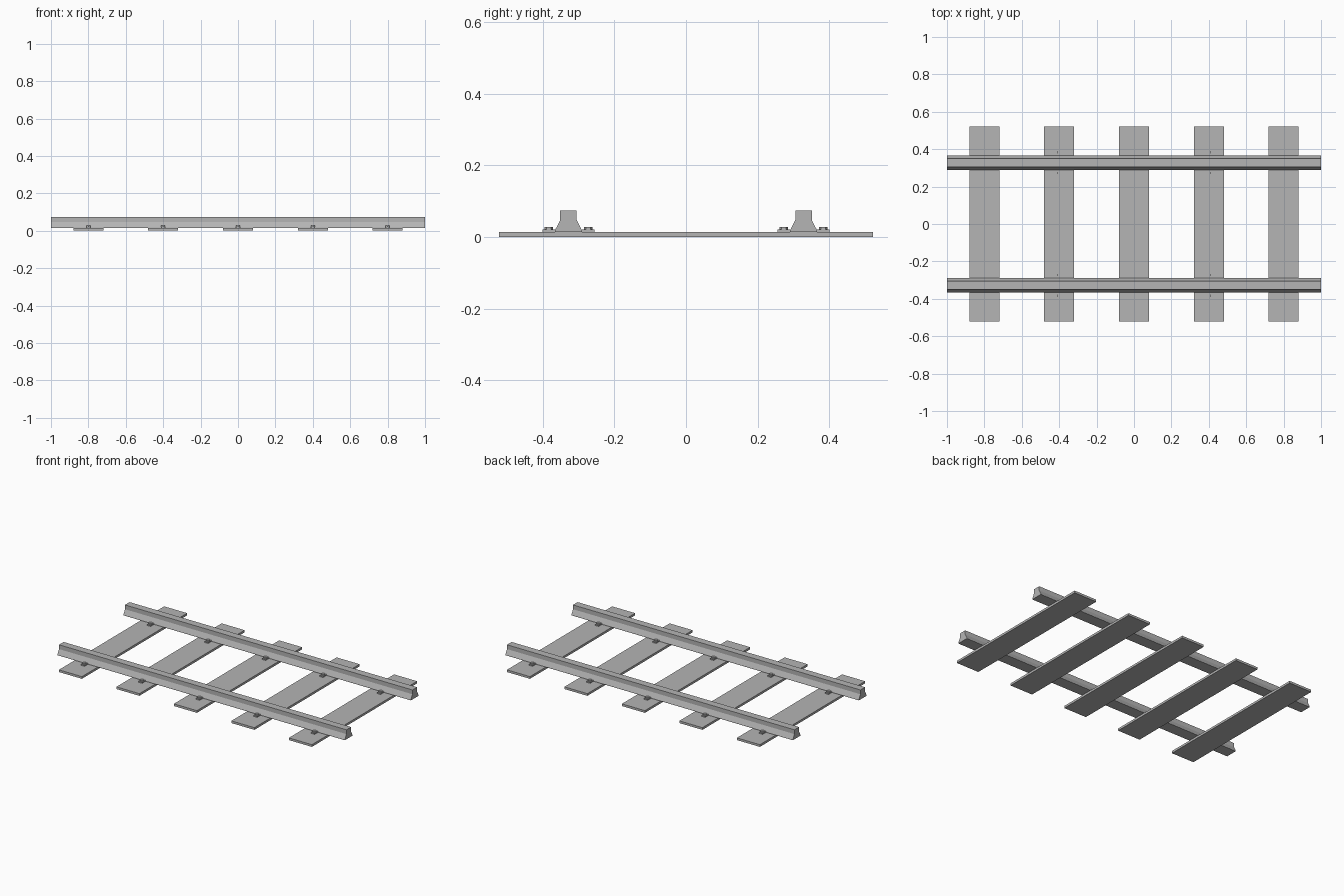
import bpy, bmesh, math

cube = bpy.data.objects.get("Cube")
if cube:
    bpy.data.objects.remove(cube, do_unlink=True)

grey = bpy.data.materials.new("grey")
grey.use_nodes = True
colour = (0.46, 0.46, 0.46, 1)
grey.diffuse_color = colour
grey.node_tree.nodes["Principled BSDF"].inputs["Base Color"].default_value = colour

SLEEPER_TOP = 0.014
RAIL_Y = 0.328


def finish(name, bm):
    bmesh.ops.recalc_face_normals(bm, faces=bm.faces)
    mesh = bpy.data.meshes.new(name)
    bm.to_mesh(mesh)
    bm.free()
    mesh.materials.append(grey)
    obj = bpy.data.objects.new(name, mesh)
    bpy.context.collection.objects.link(obj)
    return obj


def extrude_profile(name, profile, length, y):
    """Extrude a symmetric (half width, z) profile along x."""
    outline = profile + [(-w, z) for w, z in reversed(profile)]
    bm = bmesh.new()
    face = bm.faces.new([bm.verts.new((-length / 2, y + w, z)) for w, z in outline])
    new = bmesh.ops.extrude_face_region(bm, geom=[face])["geom"]
    verts = [v for v in new if isinstance(v, bmesh.types.BMVert)]
    bmesh.ops.translate(bm, verts=verts, vec=(length, 0, 0))
    # the start cap is kept by the extrusion only when still present
    if not face.is_valid:
        bmesh.ops.holes_fill(bm, edges=bm.edges)
    return finish(name, bm)


def box(name, centre, size):
    bm = bmesh.new()
    bmesh.ops.create_cube(bm, size=1)
    bmesh.ops.scale(bm, verts=bm.verts, vec=size)
    bmesh.ops.translate(bm, verts=bm.verts, vec=centre)
    return finish(name, bm)


def bolt_head(name, centre, radius, height):
    bm = bmesh.new()
    bmesh.ops.create_cone(bm, cap_ends=True, segments=6, radius1=radius,
                          radius2=radius, depth=height)
    bmesh.ops.translate(bm, verts=bm.verts, vec=centre)
    return finish(name, bm)


# Two rails with a flared foot
rail_profile = [(0.038, SLEEPER_TOP), (0.038, 0.018), (0.023, 0.047), (0.023, 0.074)]
for side, label in ((-1, "front"), (1, "back")):
    extrude_profile(label + "_rail", rail_profile, 2, side * RAIL_Y)

# Sleepers, with a clip and bolt on both sides of each rail
for i in range(5):
    x = (i - 2) * 0.4
    box(f"sleeper_{i + 1}", (x, 0, SLEEPER_TOP / 2), (0.16, 1.045, SLEEPER_TOP))
    for side, label in ((-1, "front"), (1, "back")):
        for edge, place in ((-1, "near"), (1, "far")):
            y = side * RAIL_Y + edge * 0.055
            tag = f"{label}_{place}_{i + 1}"
            box("clip_" + tag, (x, y, 0.0175), (0.026, 0.034, 0.007))
            bolt_head("bolt_" + tag, (x, y, 0.024), 0.012, 0.006)
